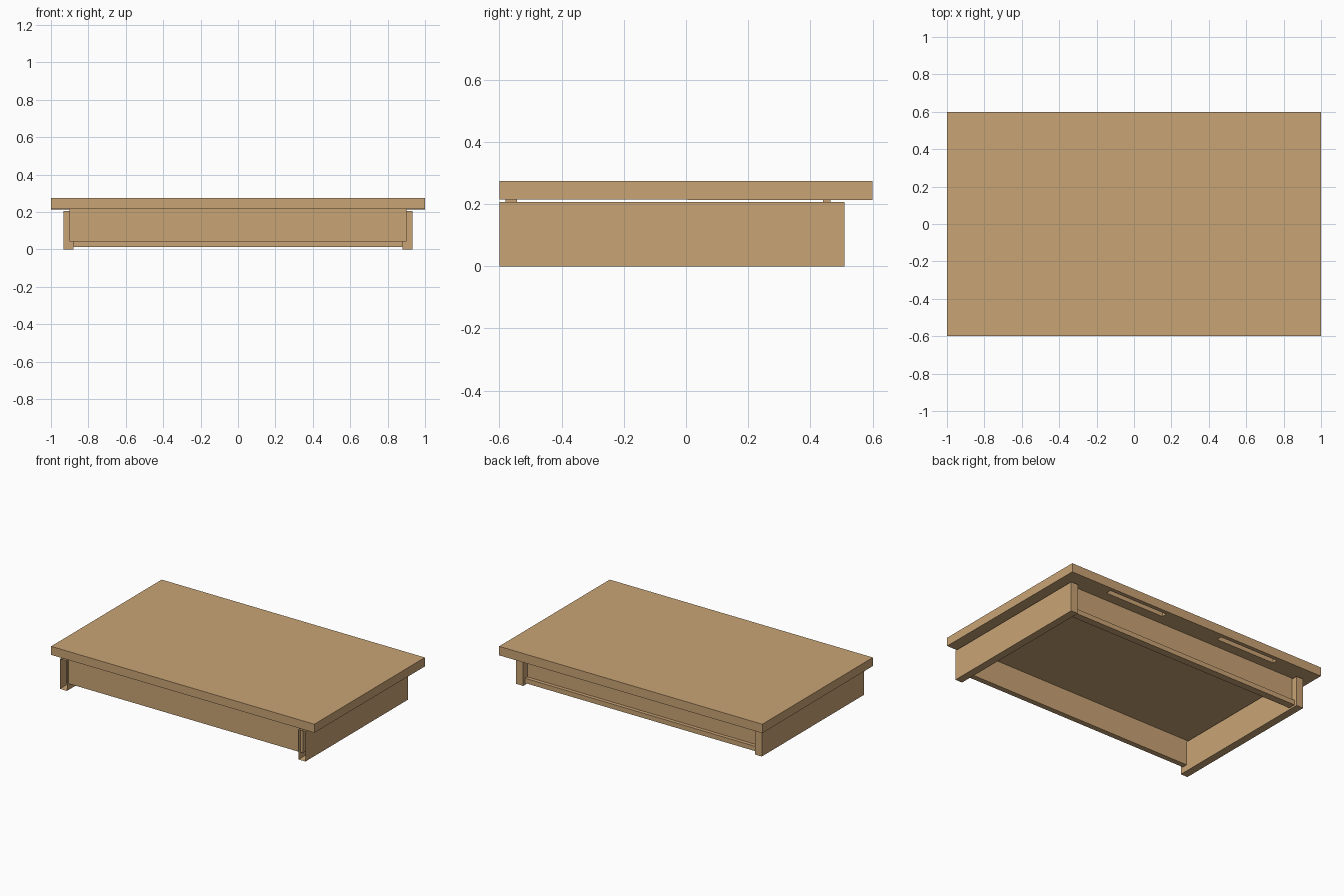
import bpy, bmesh

if "Cube" in bpy.data.objects:
    bpy.data.objects.remove(bpy.data.objects["Cube"])

tan = bpy.data.materials.new("tan wood")
tan.diffuse_color = (0.584, 0.371, 0.178, 1)
tan.use_nodes = True
tan.node_tree.nodes["Principled BSDF"].inputs["Base Color"].default_value = tan.diffuse_color


def box(name, x0, x1, y0, y1, z0, z1, drop=0.0, open_front=False):
    """Box; drop lowers the rear bottom edge, open_front removes the -y cap."""
    bm = bmesh.new()
    bmesh.ops.create_cube(bm, size=1)
    for v in bm.verts:
        low_back = v.co.z < 0 and v.co.y > 0
        v.co = (x1 if v.co.x > 0 else x0,
                y1 if v.co.y > 0 else y0,
                z1 if v.co.z > 0 else z0)
        if low_back:
            v.co.z -= drop
    if open_front:
        caps = [f for f in bm.faces if f.normal.y < -0.9 or
                all(abs(v.co.y - y0) < 1e-6 for v in f.verts)]
        bmesh.ops.delete(bm, geom=caps, context='FACES_ONLY')
    me = bpy.data.meshes.new(name)
    bm.to_mesh(me)
    bm.free()
    me.materials.append(tan)
    ob = bpy.data.objects.new(name, me)
    bpy.context.collection.objects.link(ob)
    return ob


# Top slab, underside sloping very slightly down to the rear
top = box("table_top", -1, 1, -0.6, 0.6, 0.2155, 0.274, drop=0.003)

# Side boards (hollow, open at the front) and slots under the rear overhang
for s, side in ((-1, "left"), (1, "right")):
    xs = sorted((s * 0.88, s * 0.933))
    box(side + "_side", xs[0], xs[1], -0.6, 0.51, 0, 0.206, open_front=True)
    xs = sorted((s * 0.22, s * 0.67))
    cut = box(side + "_slot_cutter", xs[0], xs[1], 0.535, 0.572, 0.15, 0.25)
    cut.hide_render = True
    cut.hide_viewport = True
    m = top.modifiers.new(side + "_slot", 'BOOLEAN')
    m.operation = 'DIFFERENCE'
    m.solver = 'EXACT'
    m.object = cut

# Front board, let into the sides
box("front_board", -0.9, 0.9, -0.58, -0.543, 0.042, 0.2155)

# Back board with a slightly deeper rail along its foot
box("back_board", -0.88, 0.88, 0.44, 0.465, 0.045, 0.2125)
box("back_rail", -0.88, 0.88, 0.44, 0.49, 0.012, 0.045)
